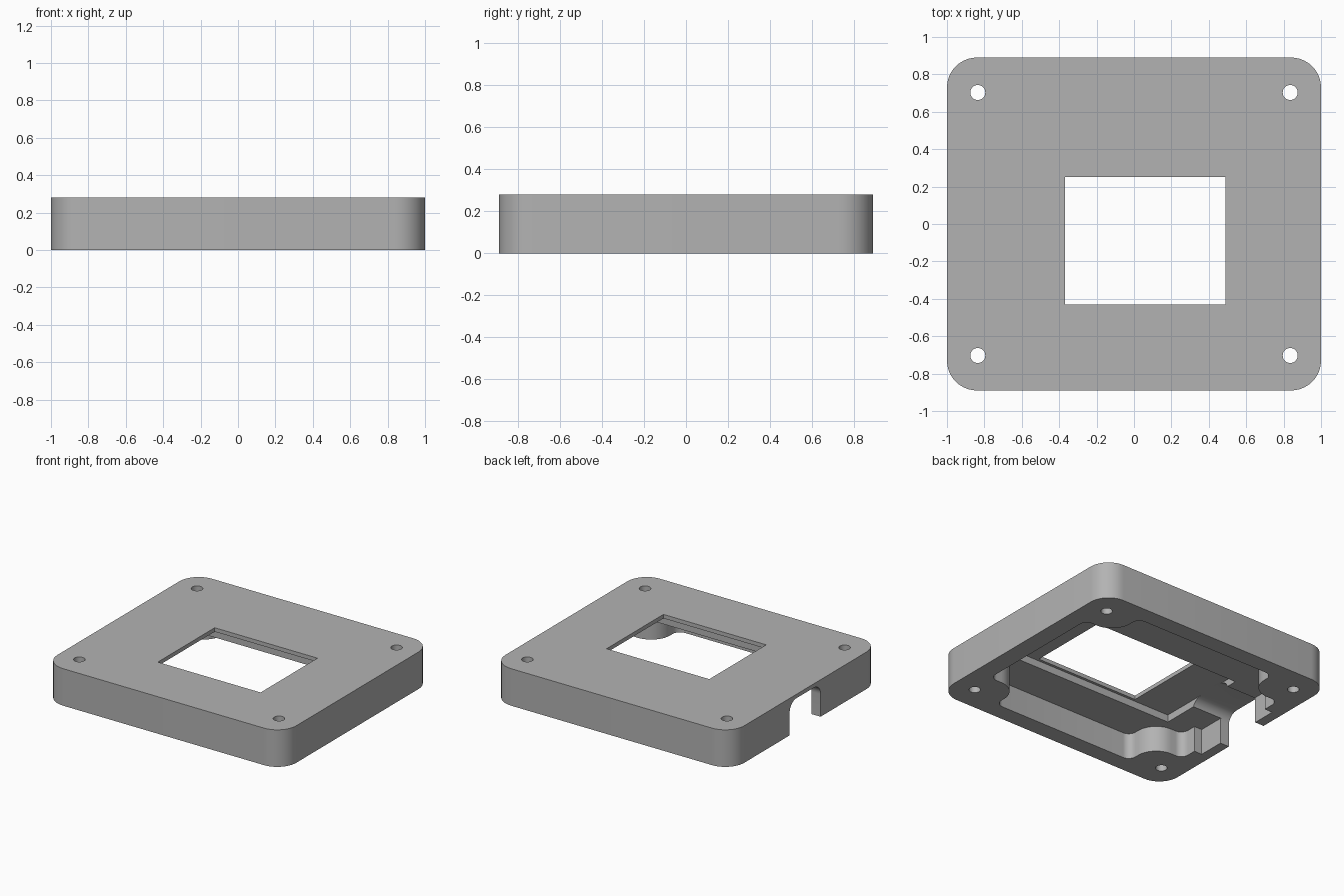
import bpy, bmesh, math
from mathutils import Vector

old = bpy.data.objects.get("Cube")
if old:
    bpy.data.objects.remove(old, do_unlink=True)

# Overall sizes
HALF_X, HALF_Y, HEIGHT = 1.0, 0.89, 0.28
CAVITY_TOP, RECESS_TOP = 0.195, 0.25
BELOW, ABOVE = -0.1, HEIGHT + 0.1

grey = bpy.data.materials.new("plain_grey")
grey.use_nodes = True
colour = (0.45, 0.45, 0.45, 1)
grey.diffuse_color = colour
grey.node_tree.nodes["Principled BSDF"].inputs["Base Color"].default_value = colour


def fillet(corners, steps=10):
    """Round each (x, y, radius) corner of a closed outline."""
    outline = []
    for i, (x, y, r) in enumerate(corners):
        p = Vector((x, y))
        if r == 0:
            outline.append(p)
            continue
        a = (Vector(corners[i - 1][:2]) - p).normalized()
        b = (Vector(corners[(i + 1) % len(corners)][:2]) - p).normalized()
        half = a.angle(b) / 2
        centre = p + (a + b).normalized() * r / math.sin(half)
        start = p + a * r / math.tan(half) - centre
        end = p + b * r / math.tan(half) - centre
        sweep = start.angle(end)
        for k in range(steps + 1):
            t = k / steps
            outline.append(centre + (start * math.sin((1 - t) * sweep)
                                     + end * math.sin(t * sweep)) / math.sin(sweep))
    return outline


def prism(name, outline, low, high, along_x=False):
    """Extrude an outline along z, or a (y, z) outline along x."""
    bm = bmesh.new()
    place = (lambda p: (low, p.x, p.y)) if along_x else (lambda p: (p.x, p.y, low))
    face = bm.faces.new([bm.verts.new(place(p)) for p in outline])
    move = Vector((high - low, 0, 0)) if along_x else Vector((0, 0, high - low))
    grown = bmesh.ops.extrude_face_region(bm, geom=[face])["geom"]
    bmesh.ops.translate(bm, vec=move, verts=[v for v in grown if isinstance(v, bmesh.types.BMVert)])
    bmesh.ops.recalc_face_normals(bm, faces=bm.faces)
    mesh = bpy.data.meshes.new(name)
    bm.to_mesh(mesh)
    bm.free()
    mesh.materials.append(grey)
    obj = bpy.data.objects.new(name, mesh)
    bpy.context.collection.objects.link(obj)
    return obj


def rectangle(x0, x1, y0, y1, r=0):
    return fillet([(x0, y0, r), (x1, y0, r), (x1, y1, r), (x0, y1, r)])


# Rounded outer block
housing = prism("housing", rectangle(-HALF_X, HALF_X, -HALF_Y, HALF_Y, 0.16), 0, HEIGHT)

# Underside cavity, stepping in around the four screw bosses
quarter = [(0.86, 0.51, 0.06), (0.60, 0.51, 0.16), (0.60, 0.76, 0.06)]
cavity_outline = []
for sx, sy in ((1, 1), (-1, 1), (-1, -1), (1, -1)):
    part = quarter if sx * sy > 0 else quarter[::-1]
    cavity_outline += [(sx * x, sy * y, r) for x, y, r in part]
cutters = [prism("cavity_cutter", fillet(cavity_outline), BELOW, CAVITY_TOP)]

# Side pocket, shallow display recess and display window
cutters.append(prism("pocket_cutter", rectangle(-0.925, -0.7, -0.38, 0.37), BELOW, CAVITY_TOP))
cutters.append(prism("recess_cutter", rectangle(-0.68, 0.74, -0.45, 0.27), BELOW, RECESS_TOP))
cutters.append(prism("window_cutter", rectangle(-0.37, 0.49, -0.43, 0.25), BELOW, ABOVE))

# Arched cable opening through the side wall
arch = fillet([(-0.18, BELOW, 0), (0.19, BELOW, 0),
               (0.19, RECESS_TOP, 0.08), (-0.18, RECESS_TOP, 0.08)])
cutters.append(prism("cable_cutter", arch, -1.2, -0.6, along_x=True))

# Screw holes
for sx in (-1, 1):
    for sy in (-1, 1):
        ring = [Vector((sx * 0.835 + 0.04 * math.cos(k * math.tau / 32),
                        sy * 0.703 + 0.04 * math.sin(k * math.tau / 32))) for k in range(32)]
        cutters.append(prism("screw_cutter", ring, BELOW, ABOVE))

bpy.ops.object.select_all(action="DESELECT")
housing.select_set(True)
bpy.context.view_layer.objects.active = housing
for cutter in cutters:
    cutter.hide_render = True
    cut = housing.modifiers.new(cutter.name, "BOOLEAN")
    cut.operation, cut.solver, cut.object = "DIFFERENCE", "EXACT", cutter
    bpy.ops.object.modifier_apply(modifier=cut.name)
for cutter in cutters:
    bpy.data.objects.remove(cutter, do_unlink=True)

bpy.ops.object.shade_smooth_by_angle(angle=math.radians(30))
